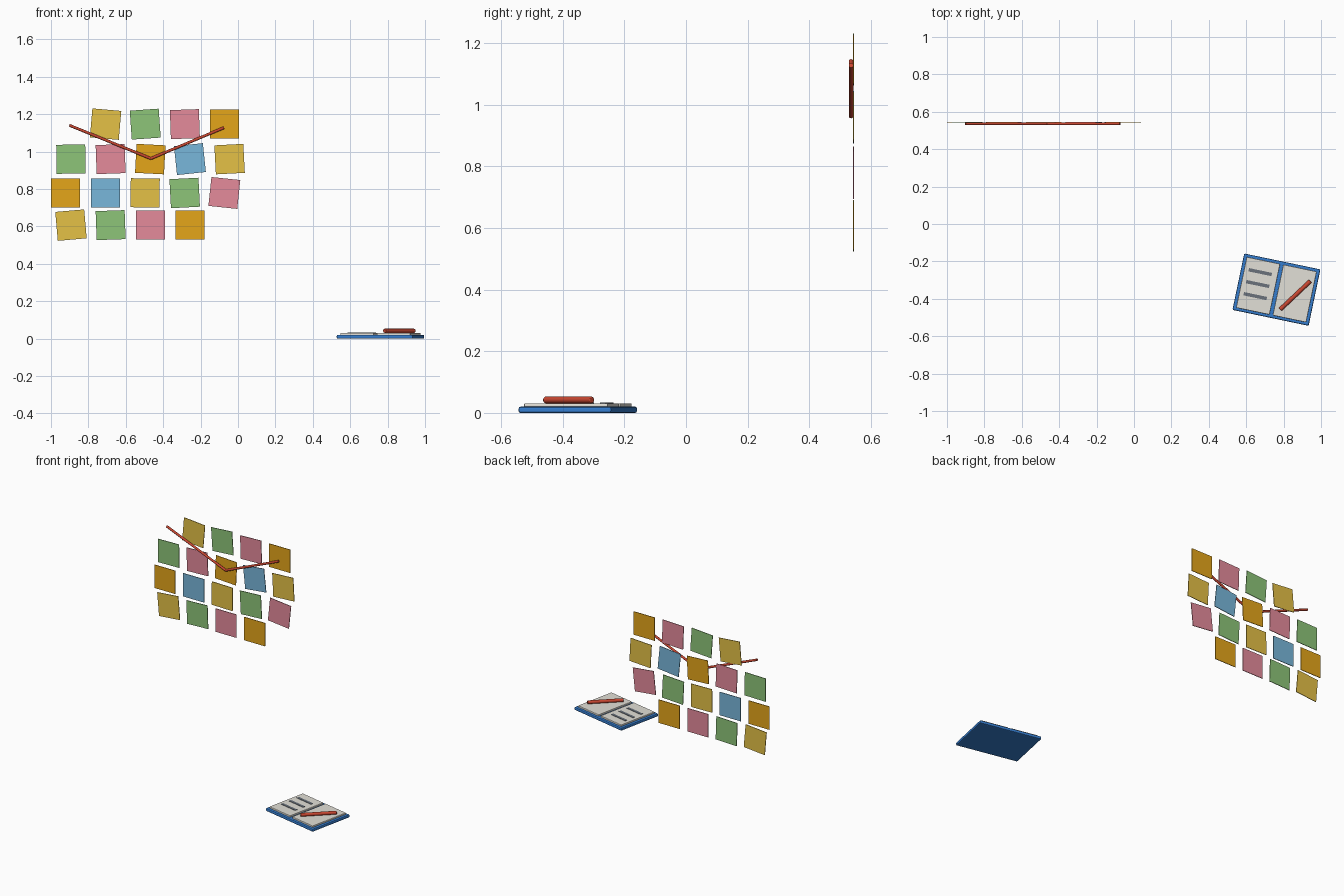
import bpy, math
from mathutils import Vector, Matrix

if "Cube" in bpy.data.objects:
    bpy.data.objects.remove(bpy.data.objects["Cube"])


def material(name, r, g, b):
    m = bpy.data.materials.new(name)
    m.diffuse_color = [(c / 255) ** 2.2 for c in (r, g, b)] + [1]
    m.use_nodes = True
    m.node_tree.nodes["Principled BSDF"].inputs["Base Color"].default_value = m.diffuse_color
    return m


MATS = {
    "Y": material("yellow", 228, 192, 72),
    "G": material("green", 140, 196, 120),
    "P": material("pink", 228, 138, 154),
    "O": material("orange", 228, 164, 32),
    "B": material("sky_blue", 120, 182, 218),
}
COVER = material("cover_blue", 56, 124, 205)
PAPER = material("paper", 226, 223, 214)
INK = material("ink_grey", 105, 112, 122)
RED = material("red", 200, 72, 52)


def box(name, size, matrix, mat, bevel=0):
    bpy.ops.mesh.primitive_cube_add(size=1)
    ob = bpy.context.object
    ob.name = name
    ob.data.transform(Matrix.Diagonal((*size, 1)))
    ob.matrix_world = matrix
    ob.data.materials.append(mat)
    if bevel:
        mod = ob.modifiers.new("bevel", "BEVEL")
        mod.width, mod.segments = bevel, 2
    return ob


def rod(name, a, b, radius, bevel=0):
    a, b = Vector(a), Vector(b)
    bpy.ops.mesh.primitive_cylinder_add(vertices=16, radius=radius, depth=(b - a).length,
                                        location=(a + b) / 2)
    ob = bpy.context.object
    ob.name = name
    ob.rotation_euler = (b - a).to_track_quat("Z", "Y").to_euler()
    ob.data.materials.append(RED)
    bpy.ops.object.shade_smooth_by_angle(angle=math.radians(40))
    if bevel:
        mod = ob.modifiers.new("bevel", "BEVEL")
        mod.width, mod.segments = bevel, 2


# sticky notes: row height, first x, colours, clockwise tilt in degrees
ROWS = [
    (1.147, -0.708, "YGPO", (5, -4, -2, 0)),
    (0.960, -0.893, "GPOBY", (-1, -2, 3, -6, -3)),
    (0.779, -0.921, "OBYGP", (0, 0, 1, -3, 6)),
    (0.607, -0.893, "YGPO", (-5, -2, 0, 0)),
]
for r, (z, x0, colours, tilts) in enumerate(ROWS):
    for c, (col, tilt) in enumerate(zip(colours, tilts)):
        m = Matrix.Translation((x0 + c * 0.212, 0.5435, z)) @ Matrix.Rotation(math.radians(tilt), 4, "Y")
        box(f"sticky_note_{r + 1}_{c + 1}", (0.155, 0.004, 0.155), m, MATS[col])

# red string pinned across the notes
STRING = [(-0.902, 0.536, 1.141), (-0.466, 0.536, 0.963), (-0.075, 0.536, 1.128)]
for i in range(2):
    rod(f"string_{i + 1}", STRING[i], STRING[i + 1], 0.0075)

# open notebook
BOOK = Matrix.Translation((0.7615, -0.351, 0)) @ Matrix.Rotation(math.radians(-11.8), 4, "Z")


def book_part(name, size, loc, mat, bevel=0):
    box(name, size, BOOK @ Matrix.Translation(loc), mat, bevel)


book_part("notebook_cover", (0.416, 0.308, 0.020), (0, 0, 0.010), COVER, 0.006)
for side, sx in (("left", -1), ("right", 1)):
    book_part(f"{side}_page", (0.182, 0.277, 0.014), (sx * 0.1, 0, 0.024), PAPER, 0.003)

# written lines on the left page
for i, y in enumerate((0.074, 0.009, -0.057)):
    book_part(f"written_line_{i + 1}", (0.126, 0.018, 0.003), (-0.104, y, 0.0315), INK)

# pen on the right page
rod("pen", (0.782, -0.457, 0.042), (0.943, -0.305, 0.042), 0.011, 0.003)
